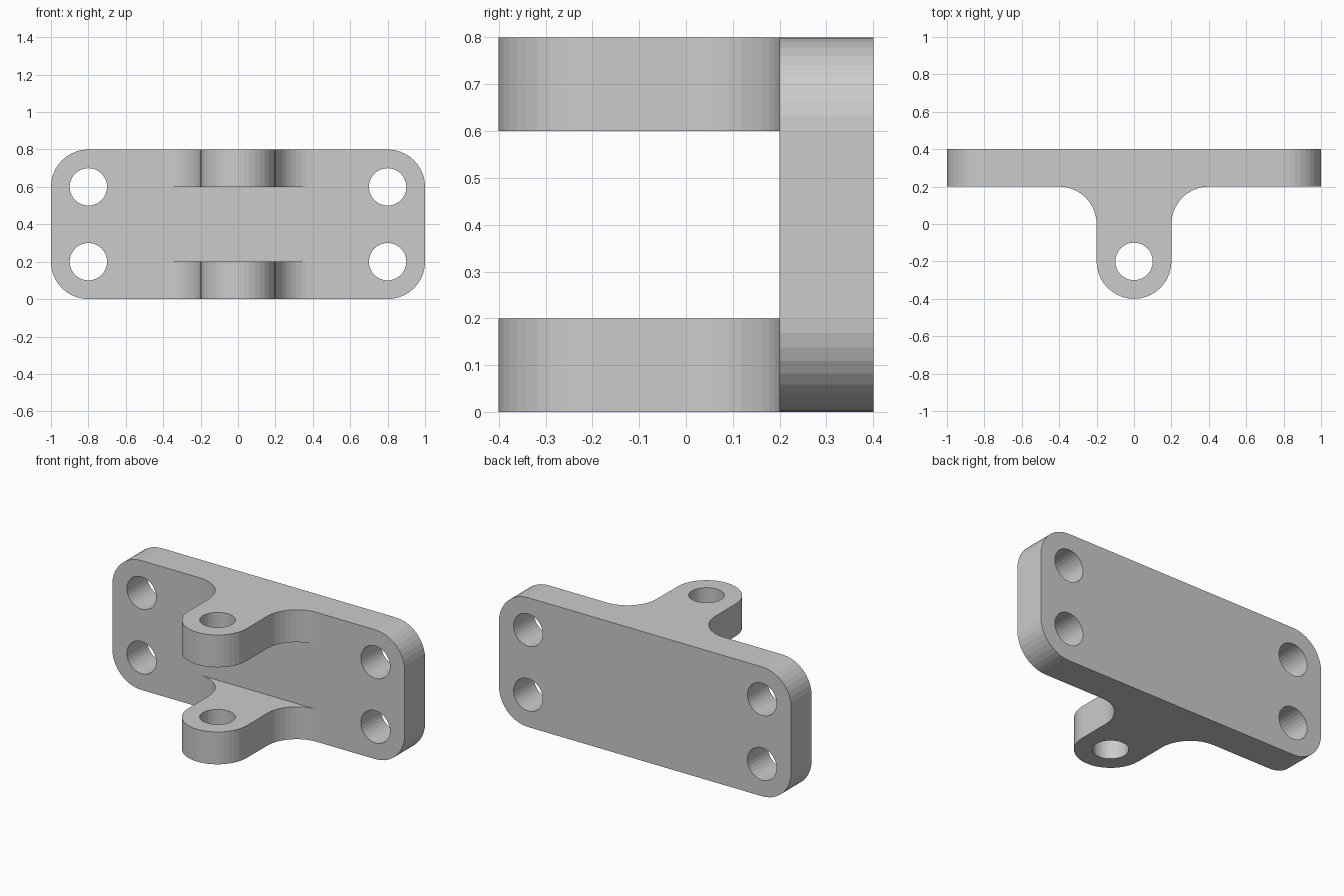
import bpy, bmesh
from math import pi, cos, sin
from mathutils import Matrix, Vector

if "Cube" in bpy.data.objects:
    bpy.data.objects.remove(bpy.data.objects["Cube"])

grey = bpy.data.materials.new("plain grey")
grey.diffuse_color = (0.6, 0.6, 0.6, 1)
grey.use_nodes = True
grey.node_tree.nodes["Principled BSDF"].inputs["Base Color"].default_value = grey.diffuse_color


def arc(cx, cy, r, a0, a1, n=10):
    """Points along an arc, angles in degrees."""
    return [(cx + r * cos((a0 + (a1 - a0) * i / n) * pi / 180),
             cy + r * sin((a0 + (a1 - a0) * i / n) * pi / 180)) for i in range(n + 1)]


def circle(cx, cy, r, n=32):
    return arc(cx, cy, r, 0, 360, n)[:-1]


def extruded(name, loops, depth, matrix):
    """Fill an outline with holes, give it thickness and place it."""
    bm = bmesh.new()
    for pts in loops:
        vs = [bm.verts.new((x, y, 0)) for x, y in pts]
        for i, v in enumerate(vs):
            bm.edges.new((v, vs[(i + 1) % len(vs)]))
    bmesh.ops.triangle_fill(bm, edges=bm.edges[:], use_beauty=True, normal=Vector((0, 0, 1)))
    ext = bmesh.ops.extrude_face_region(bm, geom=bm.faces[:], use_keep_orig=True)
    top = [g for g in ext["geom"] if isinstance(g, bmesh.types.BMVert)]
    bmesh.ops.translate(bm, verts=top, vec=(0, 0, depth))
    bmesh.ops.recalc_face_normals(bm, faces=bm.faces[:])
    bm.transform(matrix)
    me = bpy.data.meshes.new(name)
    bm.to_mesh(me)
    bm.free()
    me.materials.append(grey)
    ob = bpy.data.objects.new(name, me)
    bpy.context.collection.objects.link(ob)
    return ob


# Mounting plate: rounded rectangle with four bolt holes, standing upright
outline = (arc(0.8, 0.2, 0.2, -90, 0) + arc(0.8, 0.6, 0.2, 0, 90)
           + arc(-0.8, 0.6, 0.2, 90, 180) + arc(-0.8, 0.2, 0.2, 180, 270))
holes = [circle(x, z, 0.1) for x in (-0.8, 0.8) for z in (0.2, 0.6)]
extruded("mounting_plate", [outline] + holes, 0.2,
         Matrix.Translation((0, 0.4, 0)) @ Matrix.Rotation(pi / 2, 4, 'X'))

# Two lugs: rounded eye with a pin hole, flared into the plate by fillets
lug = (arc(-0.4, 0, 0.2, 90, 0) + arc(0, -0.2, 0.2, 180, 360, 20)
       + arc(0.4, 0, 0.2, 180, 90))
for name, z in (("lower_lug", 0), ("upper_lug", 0.6)):
    extruded(name, [lug, circle(0, -0.2, 0.1)], 0.2, Matrix.Translation((0, 0, z)))
